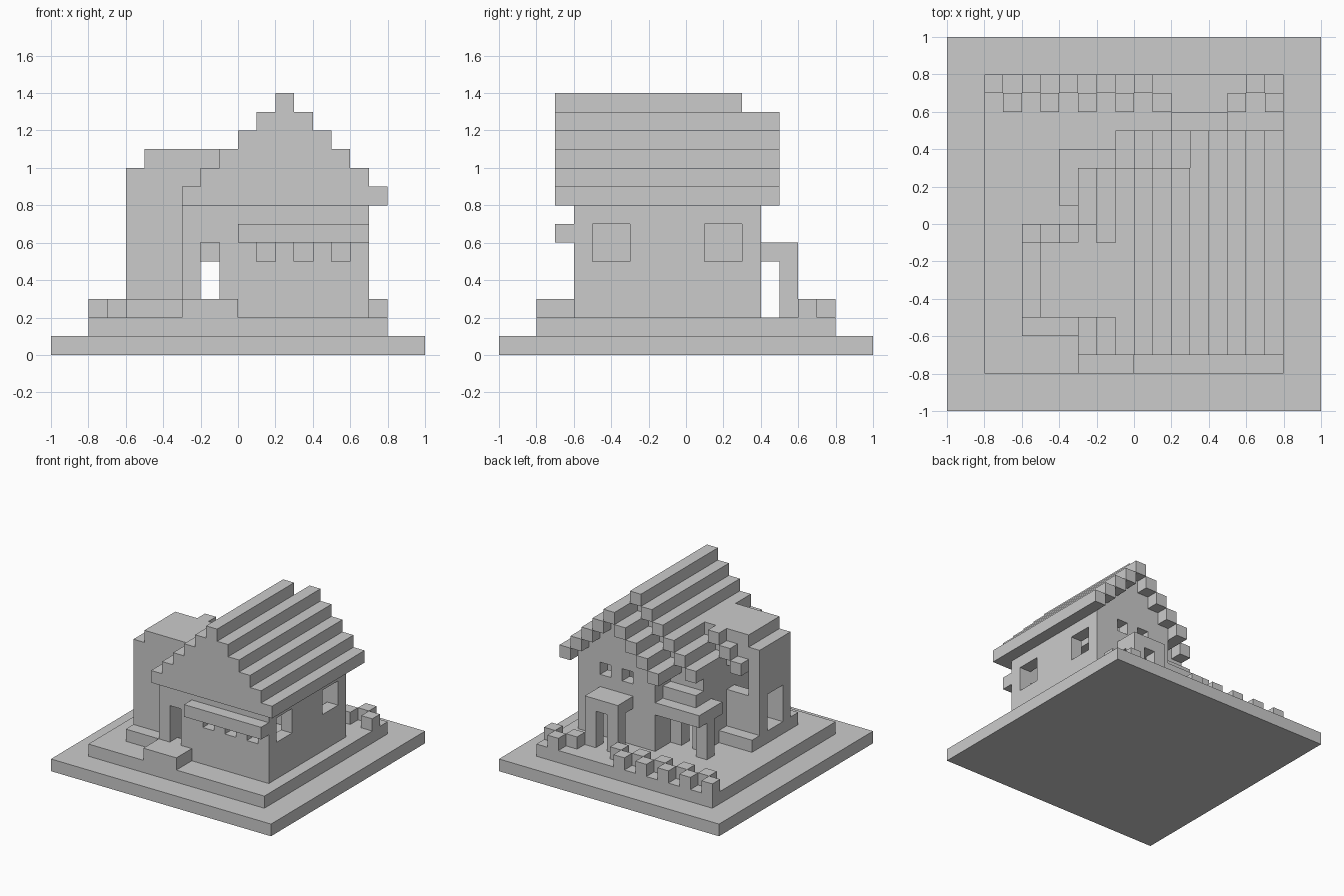
import bpy, bmesh
from math import radians

if "Cube" in bpy.data.objects:
    bpy.data.objects.remove(bpy.data.objects["Cube"])

U = 0.1  # size of one building block


def cells(b):
    x0, x1, y0, y1, z0, z1 = b
    return {(x, y, z) for x in range(x0, x1) for y in range(y0, y1) for z in range(z0, z1)}


# For every direction: neighbour offset and the corners of that side of a block
SIDES = [
    ((1, 0, 0), [(1, 0, 0), (1, 1, 0), (1, 1, 1), (1, 0, 1)]),
    ((-1, 0, 0), [(0, 0, 0), (0, 0, 1), (0, 1, 1), (0, 1, 0)]),
    ((0, 1, 0), [(0, 1, 0), (0, 1, 1), (1, 1, 1), (1, 1, 0)]),
    ((0, -1, 0), [(0, 0, 0), (1, 0, 0), (1, 0, 1), (0, 0, 1)]),
    ((0, 0, 1), [(0, 0, 1), (1, 0, 1), (1, 1, 1), (0, 1, 1)]),
    ((0, 0, -1), [(0, 0, 0), (0, 1, 0), (1, 1, 0), (1, 0, 0)]),
]


def part(name, add, cut=()):
    """Union of block boxes minus cut boxes, skinned and merged into flat faces."""
    solid = set().union(*map(cells, add))
    for c in cut:
        solid -= cells(c)
    bm = bmesh.new()
    verts = {}
    for c in sorted(solid):
        for n, quad in SIDES:
            if tuple(a + b for a, b in zip(c, n)) in solid:
                continue
            face = []
            for q in quad:
                k = tuple(a + b for a, b in zip(c, q))
                if k not in verts:
                    verts[k] = bm.verts.new([v * U for v in k])
                face.append(verts[k])
            bm.faces.new(face)
    if not cut:
        bmesh.ops.dissolve_limit(bm, angle_limit=radians(1), verts=bm.verts, edges=bm.edges)
    me = bpy.data.meshes.new(name)
    bm.to_mesh(me)
    bm.free()
    ob = bpy.data.objects.new(name, me)
    bpy.context.collection.objects.link(ob)
    return ob


def main_top(x):
    return 14 - abs(x - 2)


def rear_top(x):
    return 13 - abs(x - 3)


# Ground tiers and front step
part("base_plate", [(-10, 10, -10, 10, 0, 1)])
part("garden_terrace", [(-8, 8, -8, 8, 1, 2)])
part("front_step", [(-3, 0, -8, -6, 2, 3)])

# Main house walls with gable ends, then rooms, doors and windows cut out
walls = [(-3, 7, -6, 2, 2, 8), (0, 7, 2, 4, 2, 8)]
gables = [(x, x + 1, 1, 2, 8, main_top(x) - 1) for x in range(-2, 7)]
gables += [(x, x + 1, 3, 4, 8, rear_top(x) - 1) for x in range(0, 7)]
rooms = [(-2, 6, -5, 1, 2, 8), (1, 6, 1, 3, 2, 8)]
front_windows = [(x, x + 1, -6, -5, 5, 6) for x in (1, 3, 5)]
side_windows = [(6, 7, y, y + 2, 5, 7) for y in (-5, 1)]
rear_windows = [(x, x + 1, 3, 4, 7, 8) for x in (2, 4)]
doors = [(-2, -1, -6, -5, 3, 6), (3, 4, 3, 4, 2, 5), (-2, -1, 1, 2, 2, 5)]
part("house_walls", walls + gables,
     rooms + front_windows + side_windows + rear_windows + doors)

# Stepped roof courses and the filled front gable
part("front_gable", [(x, x + 1, -7, -6, 8, main_top(x)) for x in range(-3, 8)])
for i, x in enumerate(range(-3, 8)):
    t = main_top(x)
    part(f"roof_course_{i}", [(x, x + 1, -7, 5 if x > 2 else 3, t - 1, t)])
for i, x in enumerate(range(-1, 3)):
    t = rear_top(x)
    part(f"rear_roof_course_{i}", [(x, x + 1, 2, 5, t - 1, t)])

# Shop-style awning on the front
part("front_awning", [(0, 7, -7, -6, 6, 7)])

# Left wing with plinth, windows, flat roof and stepped trim
part("wing_plinth", [(-6, -3, -6, 0, 2, 3)])
part("wing_walls", [(-6, -2, -5, -1, 2, 10)],
     [(-5, -2, -4, -2, 3, 9), (-6, -5, -4, -2, 3, 6), (-5, -3, -2, -1, 6, 8)])
part("wing_roof", [(-5, 0, -5, -1, 10, 11)])
part("wing_roof_trim", [(-3 - i, -2 - i, -1, 0, 10 - i, 11 - i) for i in range(3)])

# Rear door porch
part("rear_porch", [(2, 5, 4, 6, 5, 6)] + [(x, x + 1, 5, 6, 2, 5) for x in (2, 4)])

# Corner porch on a single post
part("corner_porch_roof", [(-4, 0, 1, 4, 5, 6)])
part("corner_porch_cap", [(-3, 0, 2, 3, 6, 7)])
part("corner_porch_post", [(-4, -3, 2, 3, 2, 5)])

# Staggered hedge along the back
for x in [*range(-8, 2), 5, 6, 7]:
    y = 7 if x % 2 == 0 else 6
    part(f"hedge_block_{x + 8}", [(x, x + 1, y, y + 1, 2, 3)])
